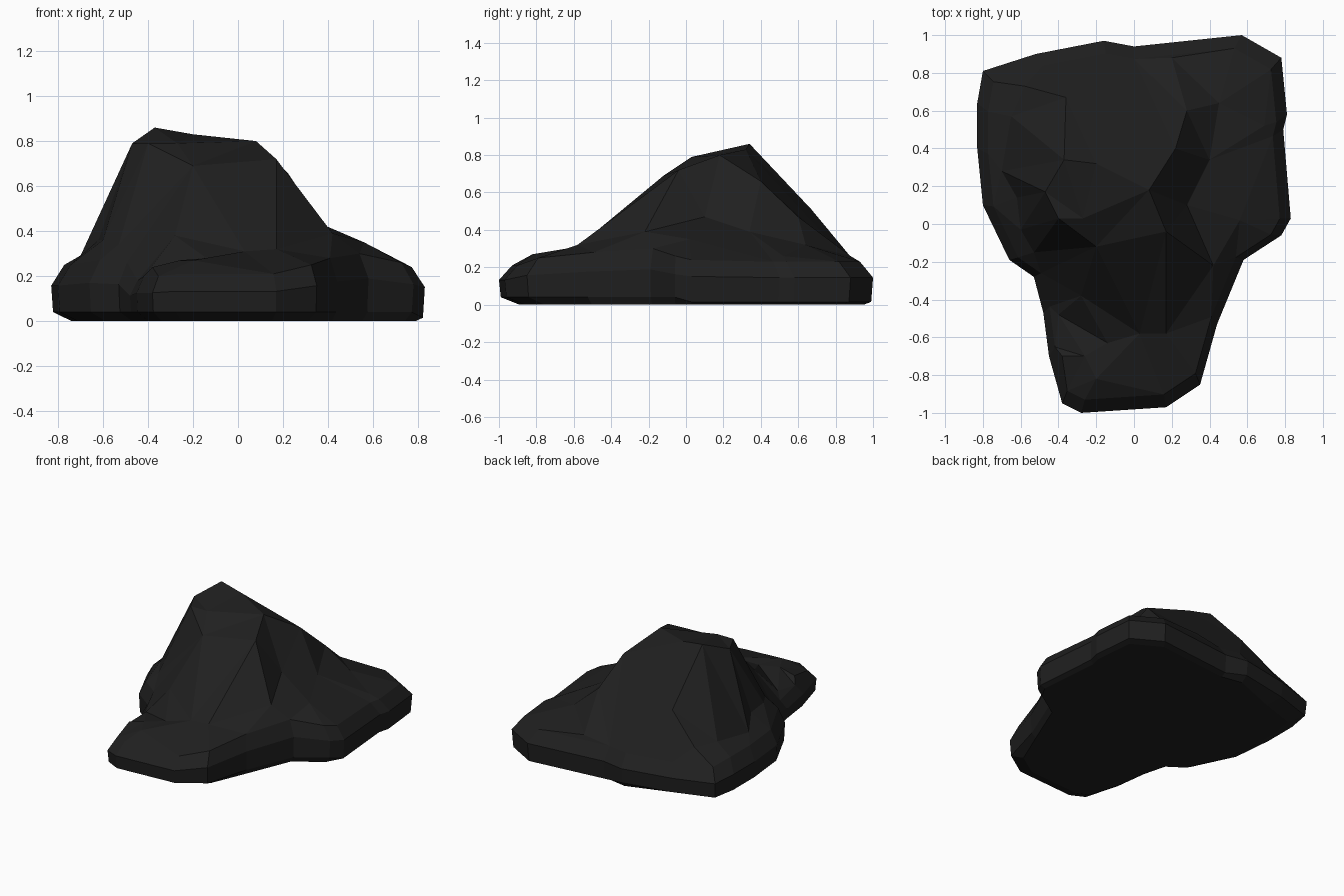
import bpy
import bmesh
from mathutils import Vector
from mathutils.geometry import delaunay_2d_cdt

UNIT = 0.01          # all profile points are written in hundredths
RIM_INSET = 0.93     # shoulder ring relative to the belt

cube = bpy.data.objects.get("Cube")
if cube:
    bpy.data.objects.remove(cube, do_unlink=True)


def make_material(name, colour):
    mat = bpy.data.materials.new(name)
    mat.use_nodes = True
    mat.diffuse_color = colour
    shader = mat.node_tree.nodes["Principled BSDF"]
    shader.inputs["Base Color"].default_value = colour
    shader.inputs["Roughness"].default_value = 0.9
    return mat


def scaled(points):
    return [Vector(p) * UNIT for p in points]


# Plan outline of the slab, counterclockwise: x, y, shoulder height
outline = scaled([
    (-38, -95, 20), (-28, -100, 21), (17, -97, 21), (35, -85, 25),
    (44, -53, 28), (58, -19, 30), (78, -6, 26), (83, 3, 24),
    (79, 50, 23), (81, 58, 23), (78, 88, 23), (57, 100, 23),
    (0, 94, 23), (-16, 97, 23), (-52, 90, 23), (-80, 81, 23),
    (-83, 64, 25), (-83, 40, 25), (-80, 10, 25), (-66, -19, 27),
    (-53, -28, 26), (-48, -47, 18), (-45, -70, 20),
])

# Crest of the crag, running from the left shoulder over the peak to the back
crest = scaled([
    (-47, 17, 79), (-37, 34, 86), (-20, 32, 83), (8, 18, 80),
    (22, 40, 66), (28, 60, 47), (20, 88, 26),
])

# Upper edge of the front slope, ending at the right shoulder
brow = scaled([
    (-40, 3, 79), (-27, 3, 79), (-20, -12, 69), (17, -4, 72), (42, -22, 39),
])

# Foot of the front slope, where it meets the ledge
ledge = scaled([
    (-38, -70, 24), (-26, -70, 27), (-14, -63, 28), (3, -58, 31), (17, -58, 32),
])

# Loose bumps and hollows on the flanks
flank = scaled([
    (28, 10, 47), (56, 2, 35), (40, 34, 39), (45, 64, 32), (69, 52, 26),
    (-36, 67, 51), (-58, 73, 32), (-65, 57, 32), (-70, 28, 29),
    (-62, 14, 36), (-60, -3, 36), (-53, -15, 34),
    (-28, -38, 38), (-40, -48, 22), (-20, -82, 27),
])


def foot_inset(p):
    """The underside is cut back further on the left and the front."""
    return 0.89 if p.x < -0.4 or p.y < -0.8 else 0.95


def ring(bm, scale, height):
    """One closed ring of vertices following the outline."""
    verts = []
    for p in outline:
        s = scale(p)
        verts.append(bm.verts.new((p.x * s, p.y * s, height(p))))
    return verts


def bridge(bm, low, high):
    count = len(low)
    for i in range(count):
        j = (i + 1) % count
        bm.faces.new((low[i], low[j], high[j], high[i]))


def chain(start, points):
    """Crease edges joining consecutive points."""
    return [(start + i, start + i + 1) for i in range(len(points) - 1)]


def build_rock():
    bm = bmesh.new()

    # Slab sides: undercut foot, widest belt, sloped shoulder
    foot = ring(bm, foot_inset, lambda p: 0.0)
    low = ring(bm, lambda p: 0.99, lambda p: 0.04 if p.x < 0 or p.y < 0 else 0.015)
    belt = ring(bm, lambda p: 1.0, lambda p: p.z * 0.63)
    rim = ring(bm, lambda p: RIM_INSET, lambda p: p.z)
    bridge(bm, foot, low)
    bridge(bm, low, belt)
    bridge(bm, belt, rim)
    bm.faces.new(list(reversed(foot)))

    # Crag: triangulated surface through the rim, creases and bumps
    top = list(rim)
    creases = []
    for line in (crest, brow, ledge):
        creases += chain(len(top), line)
        top += [bm.verts.new(p) for p in line]
    top += [bm.verts.new(p) for p in flank]

    plan = [v.co.xy for v in top]
    border = list(range(len(rim)))
    result = delaunay_2d_cdt(plan, creases, [border], 1, 1e-5)
    faces, sources = result[2], result[3]
    for face in faces:
        corners = [top[sources[i][0]] for i in face]
        bm.faces.new(corners)

    bmesh.ops.recalc_face_normals(bm, faces=bm.faces)
    mesh = bpy.data.meshes.new("rock")
    bm.to_mesh(mesh)
    bm.free()
    return mesh


# Flat shaded rock in one dark stone colour
rock = bpy.data.objects.new("rock", build_rock())
rock.data.materials.append(make_material("dark_stone", (0.014, 0.014, 0.014, 1)))
bpy.context.collection.objects.link(rock)
